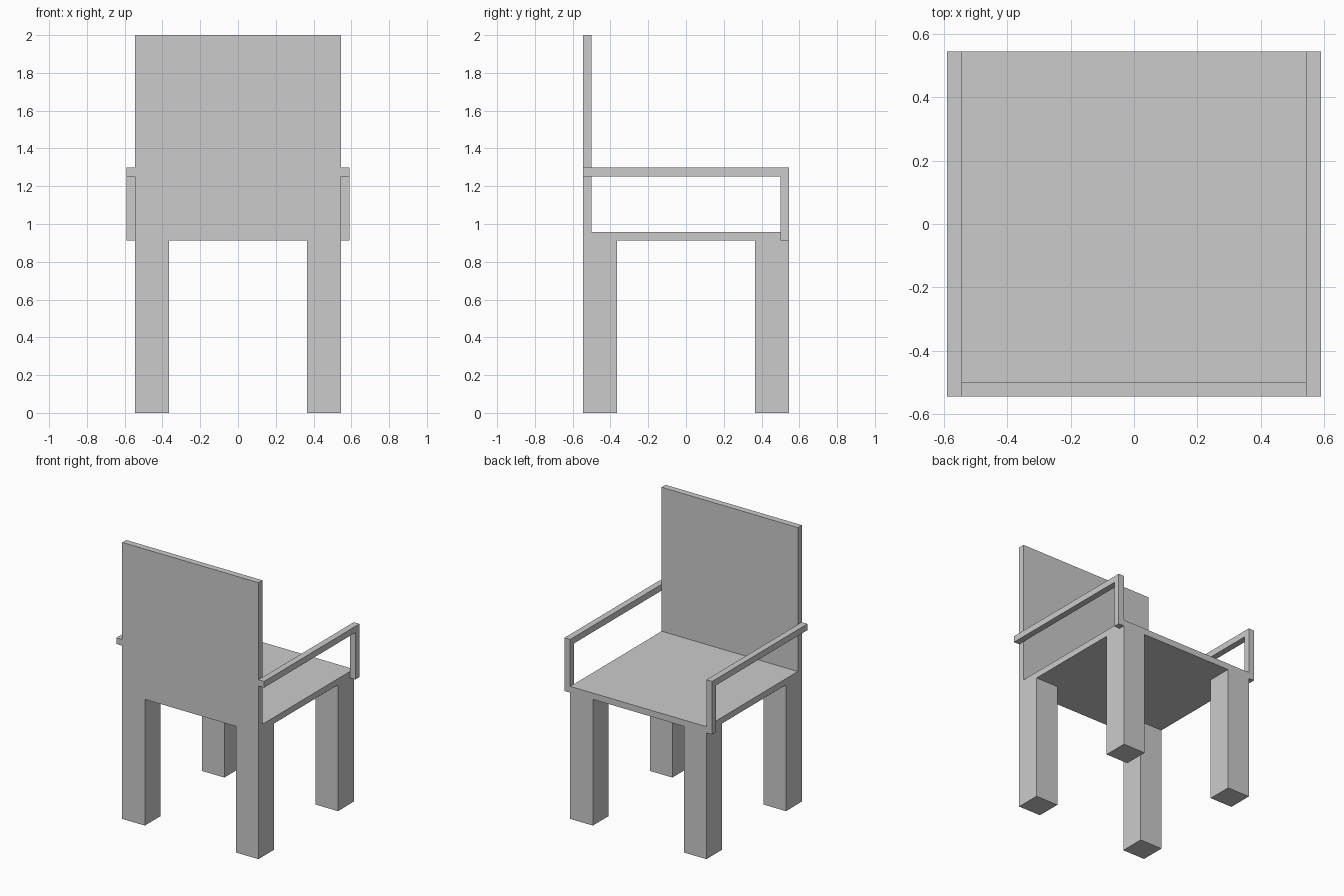
import bpy

if "Cube" in bpy.data.objects:
    bpy.data.objects.remove(bpy.data.objects["Cube"])

HALF = 0.545     # half width of the seat
T = 0.0455       # board thickness
LEG = 0.181      # leg width
SEAT_Z = 0.913   # underside of the seat
ARM_Z = 1.298    # top of the armrests


def box(name, x, y, z):
    """Box from (min, max) ranges on each axis."""
    lo, hi = zip(x, y, z)
    bpy.ops.mesh.primitive_cube_add(
        size=1, location=[(a + b) / 2 for a, b in zip(lo, hi)])
    ob = bpy.context.object
    ob.name = name
    ob.scale = [b - a for a, b in zip(lo, hi)]
    bpy.ops.object.transform_apply(location=False, rotation=False, scale=True)
    return ob


def span(side, inner, outer):
    """Range on the chosen side of the centre."""
    return tuple(sorted((side * inner, side * outer)))


# Seat and backrest
box("seat", (-HALF, HALF), (-HALF, HALF), (SEAT_Z, SEAT_Z + T))
box("backrest", (-HALF, HALF), (-HALF, -HALF + T), (SEAT_Z + T, 2.0))

for side, label in ((-1, "left"), (1, "right")):
    # Legs
    for end, row in ((-1, "front"), (1, "rear")):
        box(f"{row}_{label}_leg", span(side, HALF - LEG, HALF),
            span(end, HALF - LEG, HALF), (0, SEAT_Z))
    # Armrest rail and its post
    arm_x = span(side, HALF, HALF + T)
    box(f"{label}_armrest", arm_x, (-HALF, HALF), (ARM_Z - T, ARM_Z))
    box(f"{label}_armrest_post", arm_x, (HALF - T, HALF), (SEAT_Z, ARM_Z - T))
